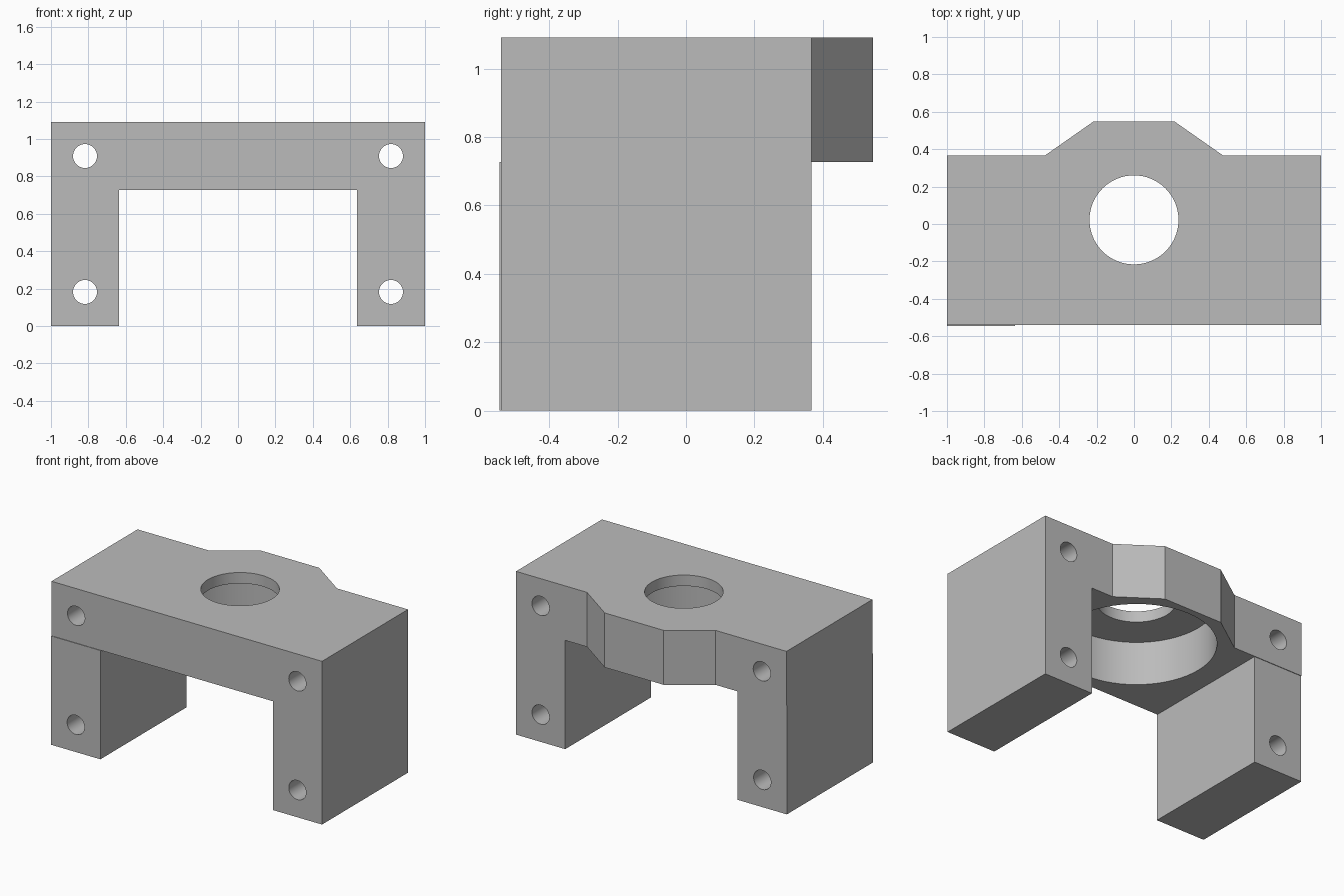
import bpy, bmesh
from math import radians
from mathutils import Matrix, Vector

cube = bpy.data.objects.get("Cube")
if cube:
    bpy.data.objects.remove(cube, do_unlink=True)

# Main dimensions
HEIGHT, ARCH = 1.091, 0.727
LEG_IN, FRONT, BACK, BOSS = 0.636, -0.541, 0.367, 0.547
BORE_Y = 0.022

grey = bpy.data.materials.new("plain grey")
grey.use_nodes = True
colour = (0.5, 0.5, 0.5, 1)
grey.diffuse_color = colour
grey.node_tree.nodes["Principled BSDF"].inputs["Base Color"].default_value = colour


def finish(bm, name):
    bmesh.ops.recalc_face_normals(bm, faces=bm.faces[:])
    mesh = bpy.data.meshes.new(name)
    bm.to_mesh(mesh)
    bm.free()
    mesh.materials.append(grey)
    obj = bpy.data.objects.new(name, mesh)
    bpy.context.collection.objects.link(obj)
    return obj


def extrude(bm, faces, dz):
    geom = bmesh.ops.extrude_face_region(bm, geom=faces)["geom"]
    verts = [g for g in geom if isinstance(g, bmesh.types.BMVert)]
    bmesh.ops.translate(bm, verts=verts, vec=(0, 0, dz))


def cylinder(name, radius, depth, centre, turn=0):
    bm = bmesh.new()
    matrix = Matrix.Translation(centre) @ Matrix.Rotation(turn, 4, 'X')
    bmesh.ops.create_cone(bm, cap_ends=True, segments=64, radius1=radius,
                          radius2=radius, depth=depth, matrix=matrix)
    obj = finish(bm, name)
    obj.hide_render = True
    obj.hide_set(True)
    return obj


def cut(obj, cutters):
    for cutter in cutters:
        mod = obj.modifiers.new(cutter.name, 'BOOLEAN')
        mod.operation, mod.solver, mod.object = 'DIFFERENCE', 'EXACT', cutter


# Bridge with rear boss and one leg drawn as a single piece
bm = bmesh.new()
plan = [(-1, FRONT), (LEG_IN, FRONT), (LEG_IN, BACK), (0.475, BACK), (0.218, BOSS),
        (-0.218, BOSS), (-0.475, BACK), (-1, BACK)]
verts = [bm.verts.new((x, y, ARCH)) for x, y in plan]
outer = [bm.verts.new((1, y, ARCH)) for y in (FRONT, BACK)]
faces = [bm.faces.new(verts), bm.faces.new([verts[1], outer[0], outer[1], verts[2]])]
extrude(bm, faces, HEIGHT - ARCH)
bm.normal_update()
pad = [f for f in bm.faces if abs(f.normal.z) > 0.9
       and f.calc_center_median().z < ARCH + 0.01
       and f.calc_center_median().x > LEG_IN]
extrude(bm, pad, -ARCH)
bmesh.ops.recalc_face_normals(bm, faces=bm.faces[:])
bmesh.ops.dissolve_limit(bm, angle_limit=radians(1), verts=bm.verts[:], edges=bm.edges[:])
bridge = finish(bm, "bridge_and_left_leg")

# Separate leg, set slightly forward
bm = bmesh.new()
centre = Vector((-(1 + LEG_IN) / 2, (FRONT + BACK) / 2 - 0.004, ARCH / 2))
size = Matrix.Diagonal((1 - LEG_IN, BACK - FRONT, ARCH, 1))
bmesh.ops.create_cube(bm, size=1, matrix=Matrix.Translation(centre) @ size)
right_leg = finish(bm, "right_leg")

# Vertical shaft hole and wide bearing seat below it
shaft = cylinder("shaft_hole_cutter", 0.238, 1, (0, BORE_Y, 1))
seat = cylinder("bearing_seat_cutter", 0.482, 0.6, (0, BORE_Y, 0.718))

# Bolt holes from front to back
bolts = {(s, z): cylinder("bolt_hole_cutter", 0.064, 2, (s * 0.818, 0, z), radians(90))
         for s in (-1, 1) for z in (0.182, 0.909)}

cut(bridge, [shaft, seat, bolts[1, 0.182], bolts[1, 0.909], bolts[-1, 0.909]])
cut(right_leg, [bolts[-1, 0.182]])

# Apply the cuts and smooth only the round walls
for obj in (bridge, right_leg):
    bpy.ops.object.select_all(action='DESELECT')
    obj.select_set(True)
    bpy.context.view_layer.objects.active = obj
    for mod in list(obj.modifiers):
        bpy.ops.object.modifier_apply(modifier=mod.name)
    bpy.ops.object.shade_smooth_by_angle(angle=radians(20))

for cutter in [shaft, seat, *bolts.values()]:
    bpy.data.objects.remove(cutter, do_unlink=True)
